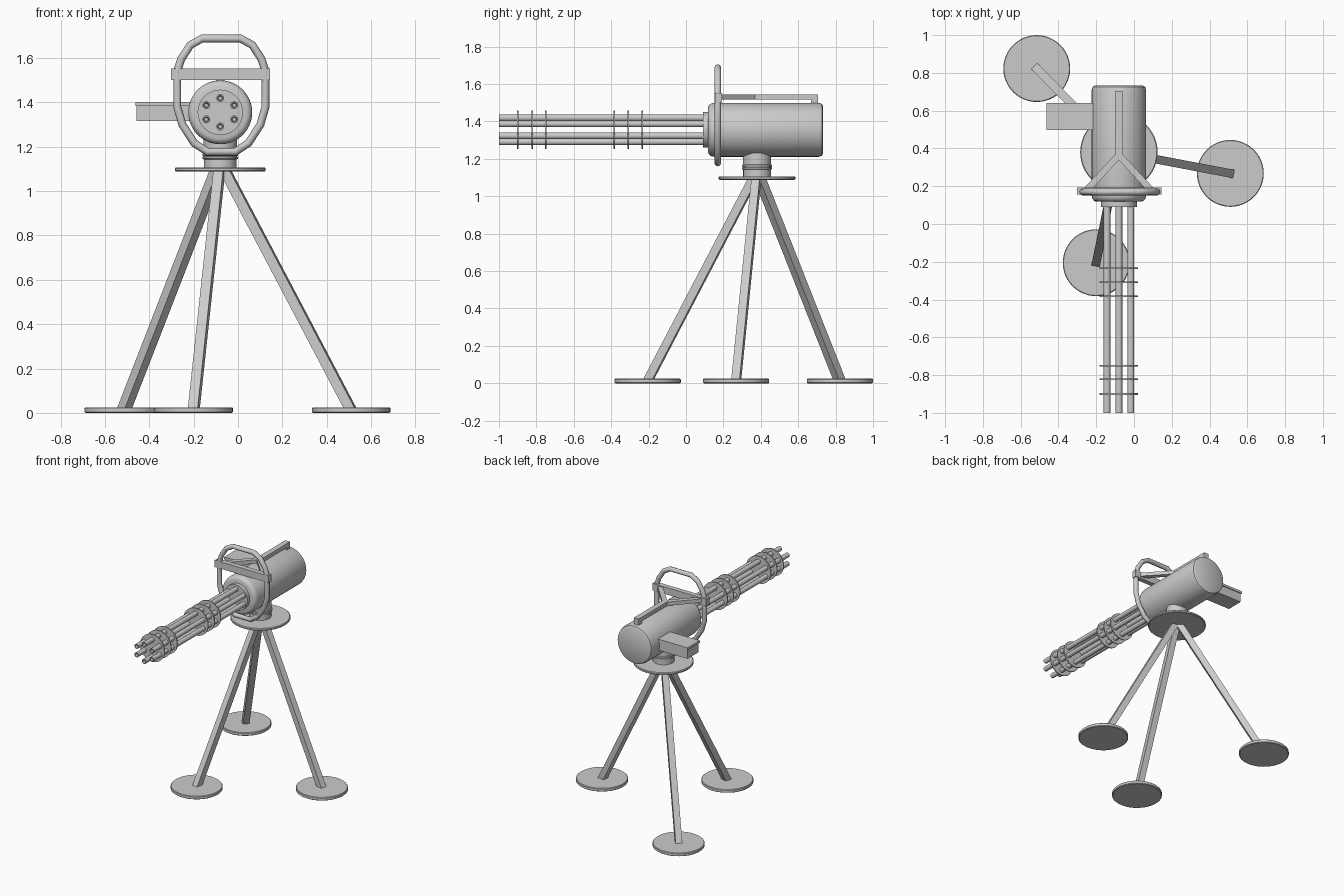
import bpy, bmesh, math
from mathutils import Vector, Matrix

if "Cube" in bpy.data.objects:
    bpy.data.objects.remove(bpy.data.objects["Cube"])

CX, CY, CZ = -0.08, 0.38, 1.355   # pivot x/y and barrel axis height


def make(name, bm, smooth=True):
    bmesh.ops.recalc_face_normals(bm, faces=bm.faces)
    me = bpy.data.meshes.new(name)
    bm.to_mesh(me)
    bm.free()
    ob = bpy.data.objects.new(name, me)
    bpy.context.collection.objects.link(ob)
    if smooth:
        bpy.ops.object.select_all(action='DESELECT')
        bpy.context.view_layer.objects.active = ob
        ob.select_set(True)
        bpy.ops.object.shade_smooth_by_angle(angle=math.radians(35))
    return ob


def lathe(name, profile, origin, axis='Z', n=48):
    """Revolve (radius, height) pairs about an axis and cap both ends."""
    bm = bmesh.new()
    rings = []
    for r, h in profile:
        ring = []
        for i in range(n):
            a = 2 * math.pi * i / n
            u, v = r * math.cos(a), r * math.sin(a)
            p = (u, v, h) if axis == 'Z' else (u, h, v)
            ring.append(bm.verts.new(Vector(p) + Vector(origin)))
        rings.append(ring)
    for a, b in zip(rings, rings[1:]):
        for i in range(n):
            j = (i + 1) % n
            bm.faces.new((a[i], a[j], b[j], b[i]))
    bm.faces.new(rings[0])
    bm.faces.new(rings[-1])
    return make(name, bm)


def box(name, lo, hi):
    lo, hi = Vector(lo), Vector(hi)
    bm = bmesh.new()
    m = Matrix.Translation((lo + hi) / 2) @ Matrix.Diagonal((*(hi - lo), 1))
    bmesh.ops.create_cube(bm, size=1, matrix=m)
    return make(name, bm, False)


def beam(name, a, b, w, t):
    """Rectangular bar running from a to b."""
    a, b = Vector(a), Vector(b)
    d = b - a
    rot = d.to_track_quat('Z', 'Y').to_matrix().to_4x4()
    bm = bmesh.new()
    m = Matrix.Translation((a + b) / 2) @ rot @ Matrix.Diagonal((w, t, d.length, 1))
    bmesh.ops.create_cube(bm, size=1, matrix=m)
    return make(name, bm, False)


# Tripod: feet and square legs
for k, (x, y) in enumerate([(-0.515, 0.823), (0.51, 0.268), (-0.2, -0.205)]):
    lathe(f"foot_{k}", [(0.172, 0), (0.177, 0.004), (0.177, 0.021), (0.173, 0.025)], (x, y, 0))
    d = Vector((x - CX, y - CY, 0)).normalized()
    beam(f"leg_{k}", (CX + d.x * 0.02, CY + d.y * 0.02, 1.095), (x, y, 0.012), 0.045, 0.045)

# Turntable plate and swivel pedestal
lathe("turntable", [(0.2, 1.088), (0.205, 1.092), (0.205, 1.102), (0.2, 1.106)], (CX, CY, 0))
lathe("pedestal", [(0.074, 1.1), (0.074, 1.143), (0.081, 1.146), (0.081, 1.153),
                   (0.076, 1.155), (0.076, 1.158), (0.081, 1.16), (0.081, 1.167),
                   (0.075, 1.17), (0.075, 1.25)], (CX, CY, 0))

# Main housing with rounded ends, front collar
lathe("housing", [(0.118, 0.118), (0.13, 0.122), (0.141, 0.135), (0.144, 0.15),
                  (0.144, 0.71), (0.139, 0.726), (0.127, 0.733)], (CX, 0, CZ), 'Y', 64)
lathe("front_collar", [(0.095, 0.09), (0.095, 0.125)], (CX, 0, CZ), 'Y')

# Barrel cluster and clamp discs
for k, (dx, dz) in enumerate([(0, 0.064), (0.063, 0.032), (0.063, -0.032),
                              (0, -0.064), (-0.063, -0.032), (-0.063, 0.032)]):
    lathe(f"barrel_{k}", [(0.008, -0.96), (0.012, -1.0), (0.018, -1.0), (0.018, 0.1)],
          (CX + dx, 0, CZ + dz), 'Y', 16)
for k, y in enumerate([-0.9, -0.823, -0.75, -0.383, -0.308, -0.235]):
    lathe(f"barrel_clamp_{k}", [(0.102, y - 0.004), (0.102, y + 0.004)], (CX, 0, CZ), 'Y')

# Hoop handle: closed tube swept round a half outline mirrored about the axis
half = [(0.086, 1.688), (0.14, 1.658), (0.181, 1.595), (0.199, 1.54), (0.199, 1.38),
        (0.176, 1.3), (0.122, 1.216), (0.063, 1.177)]
path = half + [(-x, z) for x, z in reversed(half)]
cu = bpy.data.curves.new("hoop_handle", 'CURVE')
cu.dimensions = '3D'
cu.bevel_depth = 0.018
cu.bevel_resolution = 2
sp = cu.splines.new('POLY')
sp.points.add(len(path) - 1)
for p, (x, z) in zip(sp.points, path):
    p.co = (CX + 0.005 + x, 0.17, z, 1)
sp.use_cyclic_u = True
bpy.context.collection.objects.link(bpy.data.objects.new("hoop_handle", cu))

# Crossbar, forked top rail and its rear post
box("crossbar", (-0.302, 0.155, 1.5), (0.145, 0.192, 1.552))
box("top_rail", (CX - 0.02, 0.36, 1.516), (CX + 0.02, 0.705, 1.545))
box("rail_post", (CX - 0.02, 0.667, 1.48), (CX + 0.02, 0.705, 1.53))
for s, side in ((-1, "left"), (1, "right")):
    beam(f"rail_fork_{side}", (CX, 0.365, 1.53), (CX + s * 0.17, 0.18, 1.53), 0.035, 0.028)

# Side feed box with overhanging lid
box("feed_box", (-0.457, 0.505, 1.315), (-0.15, 0.635, 1.386))
box("feed_lid", (-0.463, 0.498, 1.384), (-0.15, 0.641, 1.402))
